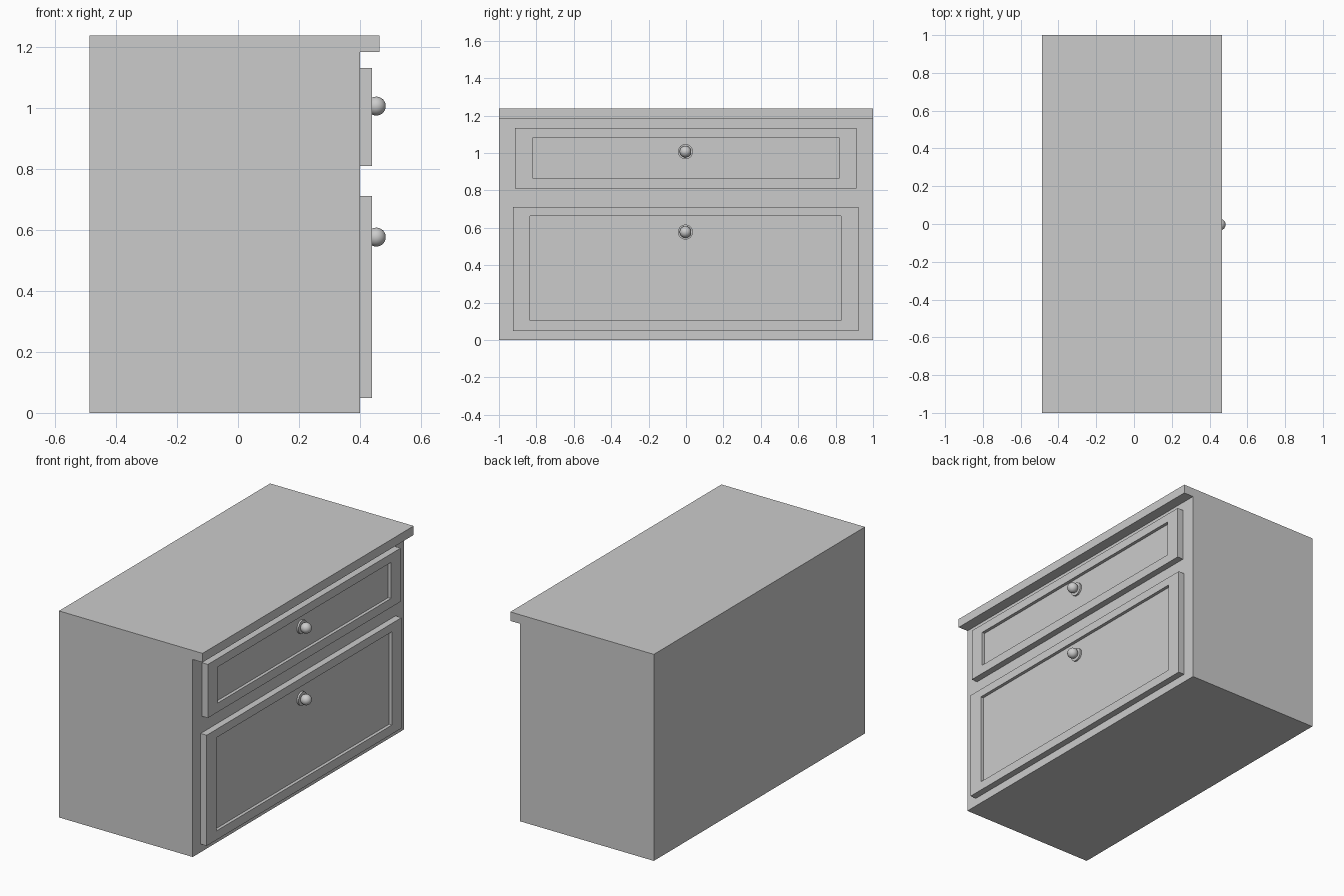
import bpy, bmesh, math
from mathutils import Matrix

if "Cube" in bpy.data.objects:
    bpy.data.objects.remove(bpy.data.objects["Cube"])


def finish(name, bm, smooth=False):
    bmesh.ops.recalc_face_normals(bm, faces=bm.faces[:])
    mesh = bpy.data.meshes.new(name)
    bm.to_mesh(mesh)
    bm.free()
    ob = bpy.data.objects.new(name, mesh)
    bpy.context.collection.objects.link(ob)
    if smooth:
        bpy.ops.object.select_all(action='DESELECT')
        ob.select_set(True)
        bpy.context.view_layer.objects.active = ob
        bpy.ops.object.shade_smooth_by_angle(angle=math.radians(35))
    return ob


def loft(name, rings):
    """Bridge successive vertex rings and cap both ends."""
    bm = bmesh.new()
    loops = [[bm.verts.new(p) for p in ring] for ring in rings]
    for a, b in zip(loops, loops[1:]):
        for i in range(len(a)):
            j = (i + 1) % len(a)
            bm.faces.new((a[i], a[j], b[j], b[i]))
    bm.faces.new(loops[0])
    bm.faces.new(loops[-1])
    return finish(name, bm)


def rect(x, y0, y1, z0, z1):
    return [(x, y0, z0), (x, y1, z0), (x, y1, z1), (x, y0, z1)]


BODY_X, FACE_X, PANEL_X = 0.40, 0.44, 0.421


def drawer(name, outer, inner):
    loft(name, [rect(BODY_X, *outer), rect(FACE_X, *outer),
                rect(FACE_X, *inner), rect(PANEL_X, *inner)])


def knob(name, z, y=-0.003):
    # back plate
    bm = bmesh.new()
    turn = Matrix.Rotation(math.pi / 2, 4, 'Y')
    bmesh.ops.create_cone(bm, cap_ends=True, segments=32, radius1=0.04, radius2=0.04,
                          depth=0.011, matrix=Matrix.Translation((0.426, y, z)) @ turn)
    # ball
    bmesh.ops.create_uvsphere(bm, u_segments=32, v_segments=16, radius=0.031,
                              matrix=Matrix.Translation((0.454, y, z)) @ turn)
    finish(name, bm, smooth=True)


# Cabinet body with overhanging top, one side profile extruded along y
profile = [(-0.487, 0), (BODY_X, 0), (BODY_X, 1.184), (0.465, 1.184),
           (0.465, 1.238), (-0.487, 1.238)]
loft("cabinet_body", [[(x, y, z) for x, z in profile] for y in (-1, 1)])

# Drawer fronts with recessed panels
drawer("upper_drawer", (-0.914, 0.912, 0.811, 1.132), (-0.822, 0.821, 0.865, 1.081))
drawer("lower_drawer", (-0.925, 0.921, 0.049, 0.712), (-0.834, 0.830, 0.103, 0.662))

# Knobs
knob("upper_knob", 1.007)
knob("lower_knob", 0.577)
